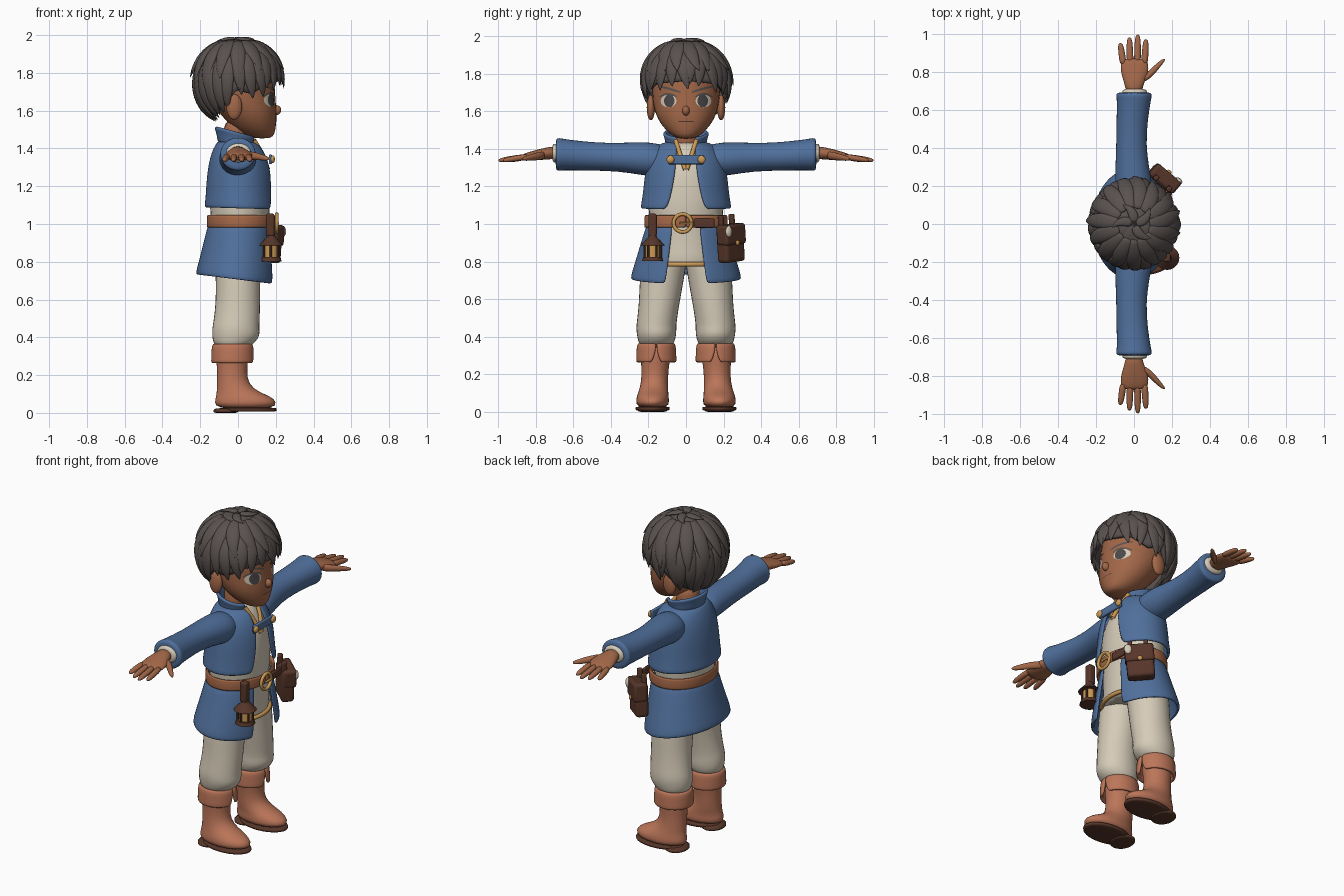
import bpy, bmesh, random
from math import sin, cos, pi, radians, sqrt
from mathutils import Vector, Matrix
from mathutils.bvhtree import BVHTree

if "Cube" in bpy.data.objects:
    bpy.data.objects.remove(bpy.data.objects["Cube"])
random.seed(4)
X, Y, Z = Vector((1, 0, 0)), Vector((0, 1, 0)), Vector((0, 0, 1))


def material(name, *rgb):
    m = bpy.data.materials.new(name)
    m.use_nodes = True
    m.diffuse_color = (*rgb, 1)
    m.node_tree.nodes["Principled BSDF"].inputs["Base Color"].default_value = (*rgb, 1)
    return m


HAIR = material("charcoal_hair", .10, .083, .078)
SKIN = material("brown_skin", .36, .135, .065)
BLUE = material("blue_cloth", .08, .16, .33)
CREAM = material("cream_linen", .67, .60, .48)
BOOT = material("tan_boot_leather", .50, .18, .10)
BELT = material("belt_leather", .38, .14, .065)
DARK = material("dark_brown_leather", .095, .037, .023)
GOLD = material("brass", .60, .32, .09)
EYE = material("grey_eye", .07, .065, .065)


def add(name, verts, faces, mat, sub=1, solid=0, closed=True):
    me = bpy.data.meshes.new(name)
    me.from_pydata([tuple(v) for v in verts], [], faces)
    if closed:
        bm = bmesh.new()
        bm.from_mesh(me)
        bmesh.ops.recalc_face_normals(bm, faces=bm.faces)
        bm.to_mesh(me)
        bm.free()
    for p in me.polygons:
        p.use_smooth = True
    me.materials.append(mat)
    ob = bpy.data.objects.new(name, me)
    bpy.context.collection.objects.link(ob)
    if solid:
        ob.modifiers.new("thickness", "SOLIDIFY").thickness = solid
    if sub:
        m = ob.modifiers.new("smooth", "SUBSURF")
        m.levels = m.render_levels = sub
    return ob


def loft(name, rings, mat, n=16, sub=1):
    """Closed body through rings of (centre, u axis, v axis)."""
    verts = [c + u * cos(2 * pi * j / n) + v * sin(2 * pi * j / n)
             for c, u, v in rings for j in range(n)]
    faces = [(i * n + j, i * n + (j + 1) % n, (i + 1) * n + (j + 1) % n, (i + 1) * n + j)
             for i in range(len(rings) - 1) for j in range(n)]
    faces += [tuple(range(n)), tuple(range(len(verts) - n, len(verts)))]
    return add(name, verts, faces, mat, sub)


def stack(name, rows, mat, side=0):
    """Upright body from rows of (z, centre x, centre y, radius x, radius y)."""
    return loft(name, [(Vector((x, side * y, z)), X * rx, Y * ry) for z, x, y, rx, ry in rows], mat)


def limb(name, rows, mat, side, n=16):
    """Body along y from rows of (x, y, z, radius x, radius z)."""
    return loft(name, [(Vector((x, side * y, z)), X * rx, Z * rz) for x, y, z, rx, rz in rows], mat, n)


def shell(name, rows, mat, solid=.018, y=0, n=36):
    """Cloth open at the front, rows of (z, centre x, rx, ry, half gap angle, tilt)."""
    verts = []
    for z, cx, rx, ry, gap, tilt in rows:
        for j in range(n + 1):
            a = gap + (2 * pi - 2 * gap) * j / n
            verts.append((cx + rx * cos(a), y + ry * sin(a), z - tilt * cos(a)))
    m = n + 1
    faces = [(i * m + j, i * m + j + 1, i * m + m + j + 1, i * m + m + j)
             for i in range(len(rows) - 1) for j in range(n)]
    return add(name, verts, faces, mat, 1, solid, closed=False)


def solid(name, make, mat, matrix, bevel=0):
    bm = bmesh.new()
    make(bm)
    bm.transform(matrix)
    me = bpy.data.meshes.new(name)
    bm.to_mesh(me)
    bm.free()
    me.materials.append(mat)
    ob = bpy.data.objects.new(name, me)
    bpy.context.collection.objects.link(ob)
    if bevel:
        b = ob.modifiers.new("bevel", "BEVEL")
        b.width, b.segments = bevel, 3
    bpy.ops.object.select_all(action="DESELECT")
    ob.select_set(True)
    bpy.context.view_layer.objects.active = ob
    bpy.ops.object.shade_smooth_by_angle(angle=radians(40))
    return ob


def box(name, loc, size, mat, frame=Matrix(), bevel=.008):
    return solid(name, lambda bm: bmesh.ops.create_cube(bm, size=1), mat,
                 frame @ Matrix.Translation(loc) @ Matrix.Diagonal((*size, 1)), bevel)


def ball(name, loc, size, mat, frame=Matrix()):
    return solid(name, lambda bm: bmesh.ops.create_uvsphere(bm, u_segments=20, v_segments=12, radius=1),
                 mat, frame @ Matrix.Translation(loc) @ Matrix.Diagonal((*size, 1)))


def cone(name, loc, r1, r2, h, mat, n=20):
    return solid(name, lambda bm: bmesh.ops.create_cone(bm, cap_ends=True, segments=n, radius1=r1,
                 radius2=r2, depth=h), mat, Matrix.Translation(loc))


def cord(name, pts, r, mat, cyclic=False):
    cu = bpy.data.curves.new(name, "CURVE")
    cu.dimensions, cu.bevel_depth, cu.bevel_resolution = "3D", r, 2
    sp = cu.splines.new("POLY")
    sp.points.add(len(pts) - 1)
    for p, co in zip(sp.points, pts):
        p.co = (*co, 1)
    sp.use_cyclic_u = cyclic
    cu.materials.append(mat)
    bpy.context.collection.objects.link(bpy.data.objects.new(name, cu))


# Head and neck
head = stack("head", [(1.452, .13, 0, .045, .04), (1.475, .105, 0, .092, .085), (1.53, .075, 0, .13, .138),
                      (1.59, .055, 0, .155, .168), (1.65, .02, 0, .182, .182), (1.75, 0, 0, .2, .19),
                      (1.85, 0, 0, .18, .17), (1.92, 0, 0, .1, .1)], SKIN)
stack("neck", [(1.36, -.02, 0, .07, .075), (1.45, -.015, 0, .062, .068), (1.56, -.01, 0, .07, .075)], SKIN)
ball("nose", (.203, 0, 1.603), (.026, .02, .026), SKIN)

# Painted face plates, laid onto the head surface
bpy.context.view_layer.update()
tree = BVHTree.FromObject(head, bpy.context.evaluated_depsgraph_get())


def decal(name, cols, mat, lift):
    """Plate from columns of (y, low z, high z)."""
    verts = []
    for y, lo, hi in sorted(cols):
        for k in range(4):
            z = lo + (hi - lo) * k / 3
            hit = tree.ray_cast(Vector((1, y, z)), -X)[0]
            verts.append((hit.x + lift, y, z))
    faces = [(i * 4 + k, i * 4 + 4 + k, i * 4 + 5 + k, i * 4 + 1 + k)
             for i in range(len(cols) - 1) for k in range(3)]
    add(name, verts, faces, mat, 0, closed=False)


def oval(cy, cz, ry, rz):
    ts = [-cos(pi * i / 10) for i in range(11)]
    return [(cy + ry * t, cz - rz * sqrt(max(0, 1 - t * t)), cz + rz * sqrt(max(0, 1 - t * t))) for t in ts]


steps = [i / 8 for i in range(9)]
for s, side in ((1, "left"), (-1, "right")):
    decal(side + "_eye_white", oval(s * .093, 1.655, .042, .034), CREAM, .002)
    decal(side + "_iris", oval(s * .089, 1.655, .028, .034), EYE, .004)
    decal(side + "_lash", [(s * (.05 + .09 * t), 1.672 + .06 * t * (1 - t), 1.68 + .07 * t * (1 - t))
                           for t in steps], HAIR, .005)
    decal(side + "_brow", [(s * (.03 + .11 * t), 1.697 + .03 * t, 1.705 + .03 * t + .02 * t * (1 - t))
                           for t in steps], HAIR, .004)
    ball(side + "_ear", (-.02, s * .187, 1.62), (.042, .022, .068), SKIN)
decal("mouth", [(-.04 + .08 * t, 1.543, 1.547) for t in steps], DARK, .002)


# Hair: a ridged cap with swept locks over it
def scalp(a, phi, r=1):
    w = max(0, sin(phi)) ** (.75 if phi > pi / 2 else 1) * .228 * r
    return Vector((w * cos(a), w * sin(a), 1.76 + .22 * r * cos(phi)))


def hairline(a):
    d = abs((a + pi) % (2 * pi) - pi)
    knots = [(0, 88), (.8, 93), (1.25, 108), (1.6, 102), (2.0, 130), (2.5, 146), (pi, 150)]
    for (d0, p0), (d1, p1) in zip(knots, knots[1:]):
        if d <= d1:
            return radians(p0 + (p1 - p0) * (d - d0) / (d1 - d0))
    return radians(150)


N, R = 96, 14
cap = [scalp(2 * pi * j / N, .02 + hairline(2 * pi * j / N) * i / R,
             1 + .03 * abs(sin(8 * pi * j / N + i * .12)) * min(1, i / 5)) for i in range(R + 1) for j in range(N)]
add("hair_cap", cap, [(i * N + j, i * N + N + j, i * N + N + (j + 1) % N, i * N + (j + 1) % N)
                      for i in range(R) for j in range(N)], HAIR, 0, .02, closed=False)


def lock(name, a, start, end, width, sweep, flare):
    rings = []
    for i in range(8):
        t = i / 7
        ang, phi = a + sweep * t * t, start + (end - start) * t
        p = scalp(ang, phi, 1 + .02 * sin(pi * t) + flare * t ** 3)
        side = Vector((-sin(ang), cos(ang), 0))
        out = side.cross(scalp(ang, phi + .03) - scalp(ang, phi - .03)).normalized()
        w = max(.002, width * (sin(pi * (.2 + .8 * t)) ** .7 if t < 1 else 0))
        rings.append((p, side * w, out * w * .42))
    loft(name, rings, HAIR, 8)


for k in range(26):
    a = 2 * pi * (k + .5) / 26
    h = hairline(a)
    back = abs(a - pi) < 1.2
    lock("hair_lock", a, h * .45, h + random.uniform(.1, .26) * (.7 if back else 1), .04,
         random.uniform(-.1, .2), random.uniform(.02, .08))
for k in range(15):
    a = 2 * pi * k / 15 + .1
    lock("upper_hair_lock", a, .35, random.uniform(1.5, 1.95) if cos(a) < .4 else 1.35, .045,
         random.uniform(0, .25), random.uniform(.06, .14))
for a, flare in ((.3, .1), (1.6, .08), (-1.2, .08), (2.8, .07)):
    lock("crown_tuft", a, .05, .5, .028, .5, flare)

# Shirt, trimmed neckline and hem
stack("shirt", [(.775, 0, 0, .165, .2), (.79, 0, 0, .168, .2), (.9, .005, 0, .155, .19), (1.02, .01, 0, .155, .195),
                (1.1, .01, 0, .165, .21), (1.2, .01, 0, .158, .2), (1.3, .01, 0, .148, .18),
                (1.4, -.005, 0, .11, .12), (1.44, -.01, 0, .075, .08)], CREAM)
cord("tunic_hem", [(.167 * cos(a * pi / 20), .2 * sin(a * pi / 20), .785) for a in range(40)], .012, GOLD, True)
for s in (1, -1):
    cord("neckline_trim", [(.085, s * .055, 1.445), (.125, s * .035, 1.38), (.158, s * .004, 1.29)], .012, GOLD)

# Jacket, collar and coat skirt
shell("jacket_body", [(1.08, .01, .183, .238, .52, .005), (1.095, .01, .188, .242, .45, .005),
                      (1.13, .01, .182, .234, .38, 0), (1.22, .01, .178, .224, .31, 0),
                      (1.31, .01, .168, .213, .26, 0), (1.38, .005, .145, .19, .28, 0),
                      (1.42, 0, .12, .15, .33, 0), (1.44, -.01, .095, .105, .45, 0)], BLUE)
shell("collar", [(1.41, -.01, .098, .108, .42, .02), (1.44, -.01, .102, .11, .42, .03),
                 (1.475, -.01, .112, .12, .46, .028), (1.482, -.01, .116, .124, .52, .028)], BLUE)
shell("coat_skirt", [(.705, -.01, .21, .292, .42, .025), (.72, -.01, .213, .295, .38, .025),
                     (.78, -.005, .205, .277, .37, .015), (.9, .003, .184, .24, .36, .005),
                     (1.01, .01, .168, .208, .35, 0)], BLUE)
box("toggle_strap", (.172, 0, 1.343), (.018, .19, .05), BLUE)
for s in (1, -1):
    ball("toggle_button", (.183, s * .083, 1.343), (.012, .021, .021), GOLD)

# Arms, trousers and boots on both sides
for s, side in ((1, "left"), (-1, "right")):
    limb(side + "_sleeve", [(0, .08, 1.335, .1, .085), (0, .2, 1.345, .102, .094), (-.01, .3, 1.353, .09, .082),
                            (-.015, .42, 1.357, .08, .075), (-.01, .55, 1.362, .084, .079),
                            (0, .655, 1.37, .091, .085), (0, .675, 1.37, .097, .09), (0, .692, 1.37, .096, .088),
                            (0, .694, 1.37, .06, .05)], BLUE, s)
    limb(side + "_shirt_cuff", [(.003, .66, 1.375, .066, .052), (.003, .7, 1.377, .068, .053),
                                (.003, .713, 1.377, .062, .046)], CREAM, s)
    limb(side + "_palm", [(0, .69, 1.38, .045, .036), (0, .74, 1.376, .05, .033), (.004, .79, 1.368, .074, .029),
                          (.002, .845, 1.358, .076, .023), (0, .875, 1.354, .064, .015)], SKIN, s)
    for x0, x1, tip in ((-.056, -.072, .955), (-.02, -.024, .985), (.018, .02, 1), (.055, .063, .975)):
        limb(side + "_finger", [(x0 + (x1 - x0) * t, .835 + (tip - .835) * t, 1.36 - .022 * t, r, r * .9)
                                for t, r in ((0, .02), (.5, .0185), (.85, .0165), (1, .008))], SKIN, s, 10)
    limb(side + "_thumb", [(.03, .745, 1.368, .03, .025), (.085, .79, 1.36, .026, .022), (.125, .835, 1.353, .02, .017),
                           (.152, .863, 1.347, .014, .012), (.16, .87, 1.346, .006, .006)], SKIN, s, 10)
    stack(side + "_trouser_leg", [(.34, -.03, .16, .085, .085), (.375, -.02, .157, .115, .098),
                                  (.41, -.01, .157, .13, .108), (.45, -.012, .158, .127, .109),
                                  (.48, -.008, .156, .125, .108), (.58, 0, .142, .12, .11), (.7, 0, .13, .12, .12),
                                  (.8, 0, .115, .125, .122), (.95, 0, .085, .12, .1)], CREAM, s)
    stack(side + "_boot", [(.02, .04, .178, .163, .088), (.06, .04, .178, .167, .09), (.085, .03, .177, .15, .086),
                           (.11, 0, .173, .115, .08), (.15, -.028, .168, .085, .074), (.22, -.032, .165, .08, .072),
                           (.3, -.03, .162, .088, .082), (.35, -.03, .16, .09, .085)], BOOT, s)
    stack(side + "_sole", [(.006, .055, .178, .145, .085), (.008, .055, .178, .153, .092),
                           (.026, .05, .178, .158, .094), (.028, .05, .178, .15, .09)], DARK, s)
    stack(side + "_heel", [(0, -.065, .178, .062, .073), (.002, -.065, .178, .068, .08),
                           (.028, -.065, .178, .07, .083)], DARK, s)
    shell(side + "_boot_cuff", [(.262, -.028, .112, .106, .3, 0), (.275, -.028, .115, .108, .2, 0),
                                (.31, -.028, .113, .106, .08, 0), (.345, -.028, .112, .105, .02, 0),
                                (.368, -.028, .106, .099, .02, 0)], BOOT, y=s * .158)

# Belt and buckle
shell("belt", [(.978, .015, .176, .219, 0, 0), (.983, .015, .181, .224, 0, 0), (1.045, .015, .181, .222, 0, 0),
               (1.05, .015, .176, .217, 0, 0)], BELT)
cord("buckle", [(.205, -.018 + .048 * cos(a * pi / 12), 1.005 + .048 * sin(a * pi / 12)) for a in range(24)],
     .01, GOLD, True)
box("buckle_pin", (.21, .0, 1.005), (.012, .07, .012), GOLD, bevel=.004)
box("belt_tongue", (.195, .085, 1.005), (.016, .11, .05), DARK, Matrix.Rotation(.06, 4, "Z"))

# Pouch on the left hip
frame = Matrix.Translation((.155, .237, .9)) @ Matrix.Rotation(radians(50), 4, "Z") @ Matrix.Rotation(.09, 4, "X")
box("pouch", (0, 0, -.005), (.075, .155, .195), DARK, frame, .018)
box("pouch_flap", (.008, 0, .045), (.078, .165, .11), DARK, frame, .016)
ball("pouch_clasp", (.05, 0, .0), (.008, .014, .014), GOLD, frame)
for s in (1, -1):
    box("pouch_strap", (-.02, s * .045, .1), (.03, .025, .1), DARK, frame)
ball("pouch_charm", (.045, -.062, .065), (.014, .022, .03), CREAM, frame)

# Lantern on the right hip
lx, ly = .175, -.178
box("lantern_strap", (lx - .005, ly, .995), (.045, .045, .12), DARK, bevel=.01)
cone("lantern_base", (lx, ly, .813), .056, .05, .022, DARK)
cone("lantern_glass", (lx, ly, .855), .037, .037, .07, GOLD)
cone("lantern_roof", (lx, ly, .908), .064, .024, .045, DARK)
cone("lantern_cap", (lx, ly, .938), .024, .02, .02, DARK)
for k in range(6):
    a = k * pi / 3 + .5
    cone("lantern_post", (lx + .043 * cos(a), ly + .043 * sin(a), .855), .006, .006, .07, DARK, 8)
